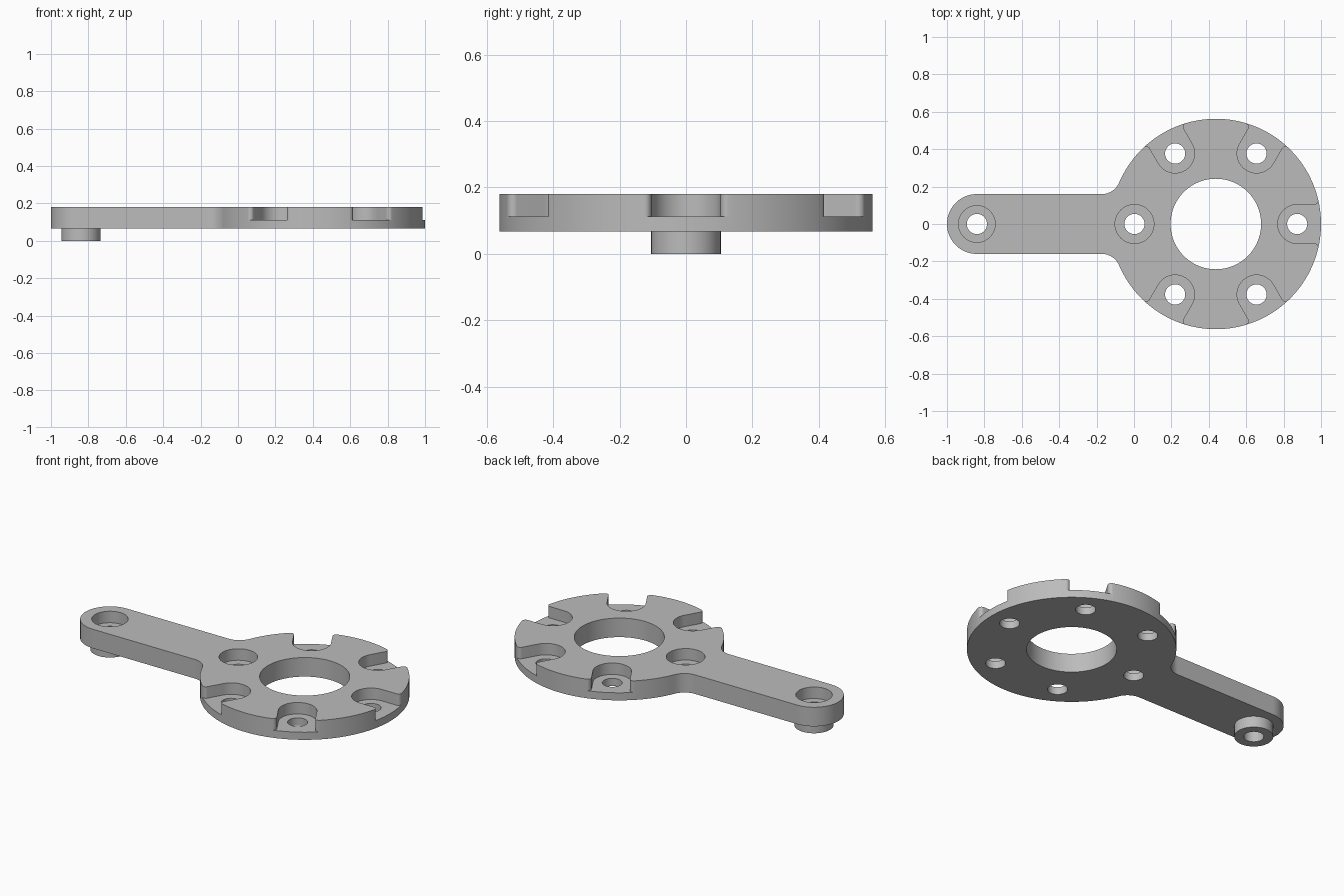
import bpy, bmesh
from math import cos, sin, radians, degrees, atan2, sqrt, hypot

if "Cube" in bpy.data.objects:
    bpy.data.objects.remove(bpy.data.objects["Cube"])

BOTTOM, FLOOR, TOP = 0.067, 0.112, 0.18
DISC_X, DISC_R = 0.4375, 0.5625      # round plate
BOLT_R, HOLE_R, BORE_R = 0.435, 0.054, 0.104
ARM_X, ARM_R, FILLET = -0.84, 0.16, 0.1


def arc(cx, cy, r, start, end, steps):
    angles = [radians(start + (end - start) * i / steps) for i in range(steps + 1)]
    return [(cx + r * cos(a), cy + r * sin(a)) for a in angles]


def prism(name, outline, z0, z1):
    """Extrude a closed outline between two heights."""
    bm = bmesh.new()
    verts = [bm.verts.new((x, y, z0)) for x, y in outline]
    bmesh.ops.remove_doubles(bm, verts=verts, dist=1e-5)
    face = bm.faces.new([v for v in verts if v.is_valid])
    new = bmesh.ops.extrude_face_region(bm, geom=[face])["geom"]
    for v in new:
        if isinstance(v, bmesh.types.BMVert):
            v.co.z = z1
    bmesh.ops.recalc_face_normals(bm, faces=bm.faces)
    mesh = bpy.data.meshes.new(name)
    bm.to_mesh(mesh)
    bm.free()
    obj = bpy.data.objects.new(name, mesh)
    bpy.context.collection.objects.link(obj)
    return obj


def disc(name, x, y, r, z0, z1, steps=48):
    return prism(name, arc(x, y, r, 0, 360, steps), z0, z1)


def combine(target, tool, operation):
    mod = target.modifiers.new("combine", 'BOOLEAN')
    mod.operation, mod.solver, mod.object = operation, 'EXACT', tool
    bpy.context.view_layer.objects.active = target
    bpy.ops.object.modifier_apply(modifier=mod.name)
    bpy.data.objects.remove(tool)


# Plate: disc and rounded arm blended by fillets
fy = ARM_R + FILLET
fx = DISC_X - sqrt((DISC_R + FILLET) ** 2 - fy ** 2)
a = degrees(atan2(fy, fx - DISC_X))
outline = (arc(DISC_X, 0, DISC_R, -a, a, 120)
           + arc(fx, fy, FILLET, a - 180, -90, 12)
           + arc(ARM_X, 0, ARM_R, 90, 270, 40)
           + arc(fx, -fy, FILLET, 90, 180 - a, 12))
plate = prism("lever_plate", outline, BOTTOM, TOP)

# Boss under the arm tip
combine(plate, disc("boss", ARM_X, 0, 0.105, 0, 0.09), 'UNION')

# Large central opening
combine(plate, disc("centre_cut", DISC_X, 0, 0.242, -0.1, 0.3, 96), 'DIFFERENCE')

# Open pocket outline, pointing along +x from the disc centre
ROUND = 0.02
cv = BORE_R + ROUND
cu = sqrt((DISC_R - ROUND) ** 2 - cv ** 2)
rim = degrees(atan2(cv, cu))
side = arc(cu, cv, ROUND, 270, 360 + rim, 8) + [(0.7 * cos(radians(rim)), 0.7 * sin(radians(rim)))]
pocket = (arc(BOLT_R, 0, BORE_R, 90, 270, 28)
          + [(u, -v) for u, v in side] + side[::-1])

# Bolt holes with pockets; the one facing the arm is a closed counterbore
for k in range(6):
    c, s = cos(radians(60 * k)), sin(radians(60 * k))
    hx, hy = DISC_X + BOLT_R * c, BOLT_R * s
    if k == 3:
        cutter = disc("bore_cut", hx, hy, BORE_R, FLOOR, 0.3)
    else:
        turned = [(DISC_X + u * c - v * s, u * s + v * c) for u, v in pocket]
        cutter = prism("pocket_cut", turned, FLOOR, 0.3)
    combine(plate, cutter, 'DIFFERENCE')
    combine(plate, disc("hole_cut", hx, hy, HOLE_R, -0.1, 0.3), 'DIFFERENCE')

# Counterbored hole at the arm tip
combine(plate, disc("tip_bore_cut", ARM_X, 0, 0.098, FLOOR, 0.3), 'DIFFERENCE')
combine(plate, disc("tip_hole_cut", ARM_X, 0, HOLE_R, -0.1, 0.3), 'DIFFERENCE')

# Grey finish
grey = bpy.data.materials.new("plain_grey")
grey.use_nodes = True
colour = (0.5, 0.5, 0.5, 1)
grey.diffuse_color = colour
grey.node_tree.nodes["Principled BSDF"].inputs["Base Color"].default_value = colour
plate.data.materials.clear()
plate.data.materials.append(grey)
for p in plate.data.polygons:
    p.material_index = 0

bpy.ops.object.select_all(action='DESELECT')
plate.select_set(True)
bpy.context.view_layer.objects.active = plate
bpy.ops.object.shade_smooth_by_angle(angle=radians(30))
